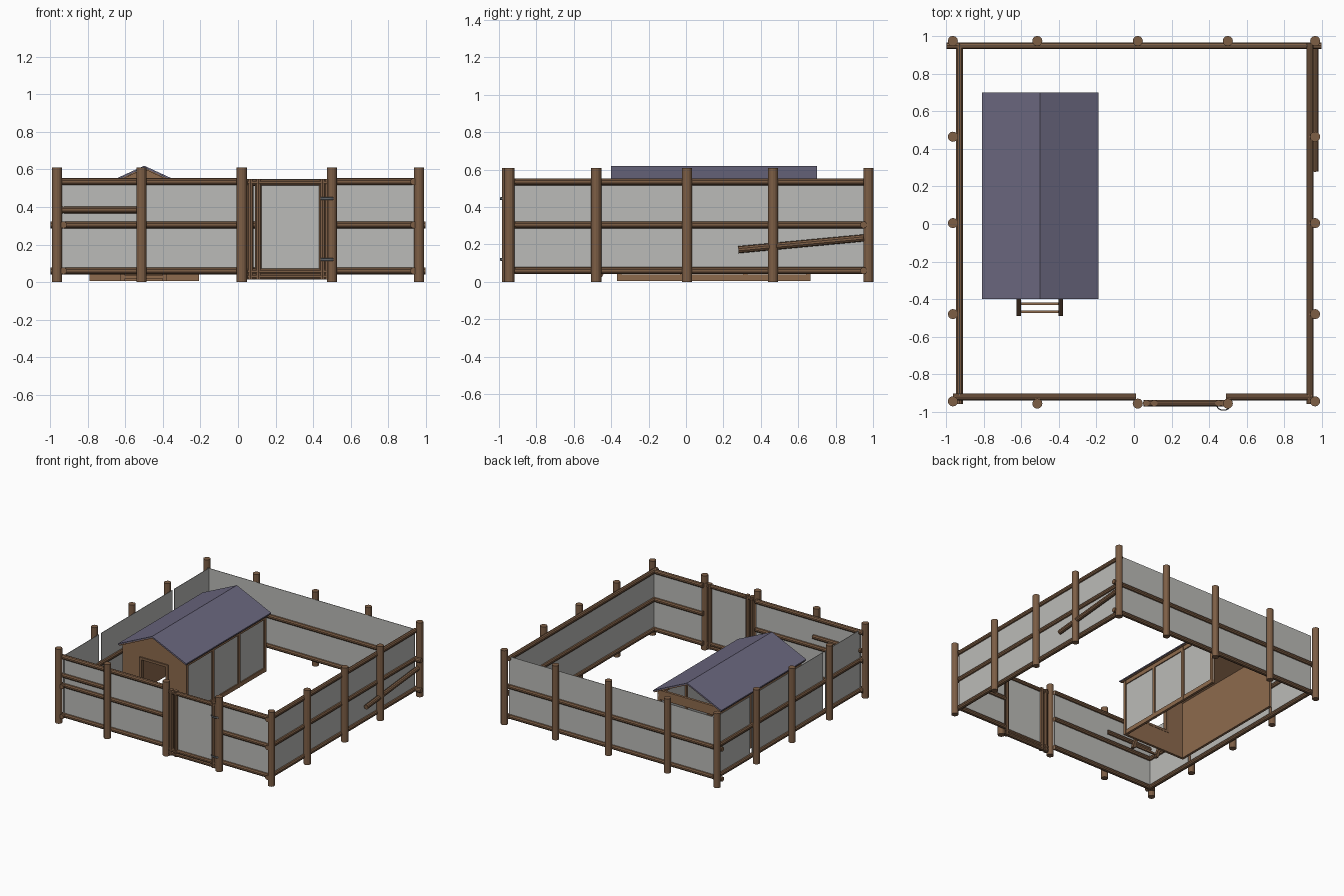
import bpy, bmesh, math
from mathutils import Vector

if "Cube" in bpy.data.objects:
    bpy.data.objects.remove(bpy.data.objects["Cube"])


def material(name, rgb):
    m = bpy.data.materials.new(name)
    m.diffuse_color = (*rgb, 1)
    m.use_nodes = True
    m.node_tree.nodes["Principled BSDF"].inputs["Base Color"].default_value = m.diffuse_color
    return m


LOG = material("log brown", (0.205, 0.112, 0.06))
PLANK = material("plank brown", (0.27, 0.145, 0.075))
MESH = material("wire mesh grey", (0.50, 0.50, 0.48))
ROOF = material("slate roof", (0.145, 0.135, 0.21))
IRON = material("hinge iron", (0.12, 0.13, 0.14))


def add(name, bm, mat):
    bmesh.ops.recalc_face_normals(bm, faces=bm.faces)
    me = bpy.data.meshes.new(name)
    bm.to_mesh(me)
    bm.free()
    me.materials.append(mat)
    ob = bpy.data.objects.new(name, me)
    bpy.context.collection.objects.link(ob)
    return ob


def log(name, a, b, r=0.019, mat=LOG, sides=10):
    """Round pole from point a to point b."""
    a, b = Vector(a), Vector(b)
    bm = bmesh.new()
    bmesh.ops.create_cone(bm, cap_ends=True, segments=sides, radius1=r, radius2=r, depth=(b - a).length)
    ob = add(name, bm, mat)
    ob.location = (a + b) / 2
    ob.rotation_euler = (b - a).to_track_quat('Z', 'Y').to_euler()
    return ob


def box(name, x0, x1, y0, y1, z0, z1, mat=PLANK):
    bm = bmesh.new()
    bmesh.ops.create_cube(bm, size=1)
    for v in bm.verts:
        v.co = ((x0, x1)[v.co.x > 0], (y0, y1)[v.co.y > 0], (z0, z1)[v.co.z > 0])
    return add(name, bm, mat)


def prism(name, pts, y0, y1, mat):
    """XZ outline extruded along y."""
    bm = bmesh.new()
    f = bm.faces.new([bm.verts.new((x, y0, z)) for x, z in pts])
    ext = bmesh.ops.extrude_face_region(bm, geom=[f])
    bmesh.ops.translate(bm, vec=(0, y1 - y0, 0), verts=[g for g in ext['geom'] if isinstance(g, bmesh.types.BMVert)])
    return add(name, bm, mat)


# Fence posts
XS = (-0.965, -0.515, 0.02, 0.50, 0.965)
posts = [(x, 0.975) for x in XS]
posts += [(x, -0.945 if abs(x) > 0.9 else -0.957) for x in XS]
posts += [(s * 0.965, y) for s in (-1, 1) for y in (0.465, 0.005, -0.48)]
for x, y in posts:
    log("fence_post", (x, y, 0.0), (x, y, 0.61), 0.027, sides=12)

# Fence rails: the back and left walls have lost their top rail
LOW, MID, TOP = 0.06, 0.305, 0.535
for z in (LOW, MID, TOP):
    log("front_rail_left", (-0.965, -0.922, z), (0.01, -0.922, z))
    log("front_rail_right", (0.49, -0.922, z), (0.95, -0.922, z))
    log("right_rail", (0.937, -0.96, z), (0.937, 0.965, z))
for z in (LOW, MID):
    log("back_rail", (-0.998, 0.95, z), (0.998, 0.95, z))
    log("left_rail", (-0.93, -0.96, z), (-0.93, 0.965, z))
log("front_spare_rail", (-0.95, -0.922, 0.385), (-0.51, -0.922, 0.385))
log("right_slanted_rail", (0.965, 0.28, 0.172), (0.965, 0.95, 0.235))

# Wire mesh of the fence
T, P0, P1 = 0.002, 0.05, 0.55
box("back_mesh", -0.94, 0.94, 0.95 - T, 0.95 + T, P0, P1, MESH)
box("right_mesh", 0.937 - T, 0.937 + T, -0.93, 0.95, P0, 0.54, MESH)
for y0, y1 in ((-0.93, -0.475), (-0.445, 0.475), (0.505, 0.95)):
    box("left_mesh", -0.93 - T, -0.93 + T, y0, y1, P0, P1, MESH)
for x0, x1 in ((-0.94, 0.01), (0.50, 0.94)):
    box("front_mesh", x0, x1, -0.922 - T, -0.922 + T, P0, 0.54, MESH)

# Gate
GY = -0.955
for x in (0.066, 0.108, 0.45, 0.478):
    log("gate_stile", (x, GY, 0.015), (x, GY, 0.55), 0.018)
for z in (0.03, 0.056, 0.53):
    log("gate_rail", (0.05, GY, z), (0.485, GY, z), 0.017)
box("gate_mesh", 0.11, 0.45, GY - T, GY + T, 0.04, 0.53, MESH)

# Curved gate hinges
for z in (0.445, 0.12):
    cu = bpy.data.curves.new("gate_hinge", 'CURVE')
    cu.dimensions = '3D'
    sp = cu.splines.new('POLY')
    sp.points.add(8)
    for i, p in enumerate(sp.points):
        a = math.pi * i / 8
        p.co = (0.477 - 0.036 * math.cos(a), -0.965 - 0.027 * math.sin(a), z, 1)
    cu.extrude, cu.bevel_depth, cu.bevel_resolution = 0.005, 0.003, 0
    cu.materials.append(IRON)
    bpy.context.collection.objects.link(bpy.data.objects.new("gate_hinge", cu))

# Shed front wall: gable outline built around a raised doorway
XL, XR, YF, YB, XM = -0.79, -0.21, -0.37, 0.665, -0.5
EAVE, RIDGE = 0.475, 0.605
DL, DR, DB, DT = -0.62, -0.38, 0.18, 0.40
box("shed_front_left", XL, DL, YF, YF + 0.02, 0.005, DT)
box("shed_front_right", DR, XR, YF, YF + 0.02, 0.005, DT)
box("shed_front_sill", DL, DR, YF, YF + 0.02, 0.005, DB)
prism("shed_front_gable", [(XL, DT), (XR, DT), (XR, EAVE), (XM, RIDGE), (XL, EAVE)], YF, YF + 0.02, PLANK)
for x in (DL, DR):
    box("door_frame_side", x - 0.01, x + 0.01, YF - 0.01, YF + 0.022, DB, DT, LOG)
for z in (DB, DT):
    box("door_frame_cross", DL - 0.01, DR + 0.01, YF - 0.01, YF + 0.022, z - 0.01, z + 0.01, LOG)

# Shed solid left wall, framed mesh right wall, open back
box("shed_left_wall", XL, XL + 0.02, YF, YB, 0.005, EAVE)
box("shed_right_mesh", XR - 0.012, XR - 0.008, YF, YB, 0.03, EAVE, MESH)
box("shed_right_sill", XR - 0.02, XR, YF, YB, 0.005, 0.04)
box("shed_right_top_beam", XR - 0.02, XR, YF, YB, 0.435, EAVE)
for i in range(4):
    y = YF + (YB - YF - 0.024) * i / 3
    box("shed_right_stud", XR - 0.022, XR + 0.002, y, y + 0.024, 0.005, EAVE)
box("shed_back_tie_beam", XL, XR, YB - 0.02, YB, 0.40, EAVE)

# Shed roof: slate sheet over a brown lining
for name, dz, t, mat in (("shed_roof", 0.0, 0.01, ROOF), ("shed_roof_lining", -0.01, 0.008, PLANK)):
    h, e = 0.62 + dz, 0.478 + dz
    inset = 0.0 if mat is ROOF else 0.006
    x0, x1 = -0.81 + inset, -0.19 - inset
    prism(name, [(x0, e), (XM, h), (x1, e), (x1, e - t), (XM, h - t), (x0, e - t)], -0.40 + inset, 0.70 - inset, mat)

# Ladder up to the doorway
for x in (-0.615, -0.39):
    prism_pts = [(-0.49, 0.005), (-0.462, 0.005), (-0.36, DB), (-0.388, DB)]
    bm = bmesh.new()
    f = bm.faces.new([bm.verts.new((x - 0.012, y, z)) for y, z in prism_pts])
    ext = bmesh.ops.extrude_face_region(bm, geom=[f])
    bmesh.ops.translate(bm, vec=(0.024, 0, 0), verts=[g for g in ext['geom'] if isinstance(g, bmesh.types.BMVert)])
    add("ladder_side", bm, LOG)
for y, z in ((-0.468, 0.02), (-0.425, 0.09), (-0.39, 0.15)):
    box("ladder_rung", -0.615, -0.39, y - 0.007, y + 0.007, z, z + 0.014, PLANK)
